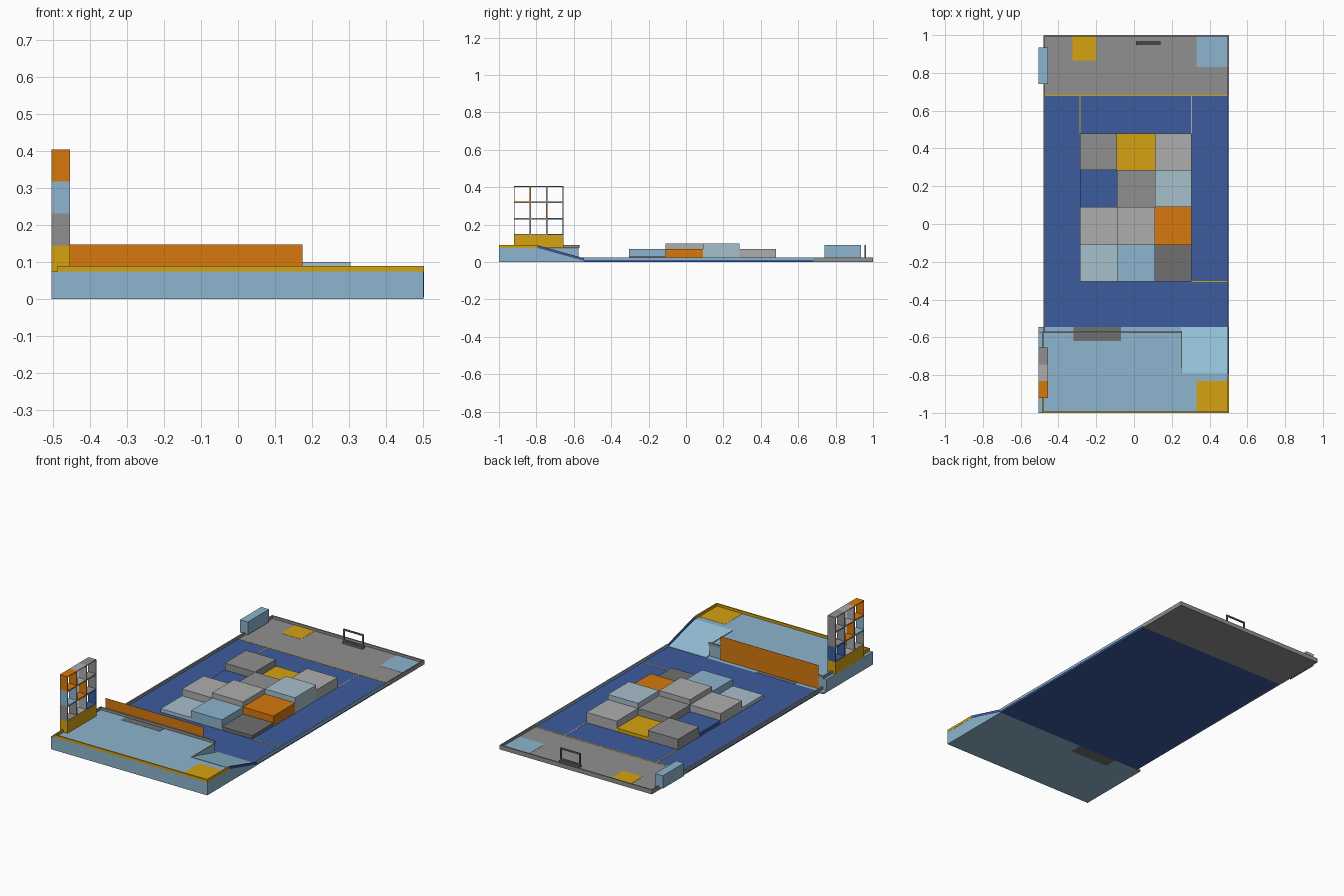
import bpy, bmesh

if "Cube" in bpy.data.objects:
    bpy.data.objects.remove(bpy.data.objects["Cube"])

COL = {
    "sky": (0.27, 0.46, 0.62, 1), "pale": (0.39, 0.53, 0.60, 1), "ice": (0.30, 0.53, 0.69, 1),
    "blue": (0.045, 0.105, 0.34, 1), "gold": (0.66, 0.36, 0.005, 1), "orange": (0.68, 0.19, 0.004, 1),
    "grey": (0.28, 0.28, 0.28, 1), "light": (0.42, 0.42, 0.42, 1), "dark": (0.16, 0.16, 0.16, 1),
}
MATS = {}
for key, rgba in COL.items():
    MATS[key] = bpy.data.materials.new(key)
    MATS[key].diffuse_color = rgba


def finish(name, bm, col):
    bmesh.ops.recalc_face_normals(bm, faces=bm.faces)
    me = bpy.data.meshes.new(name)
    bm.to_mesh(me)
    bm.free()
    me.materials.append(MATS[col])
    ob = bpy.data.objects.new(name, me)
    bpy.context.collection.objects.link(ob)
    return ob


def box(name, x, y, z, col):
    """Box from (min, max) ranges."""
    bm = bmesh.new()
    bmesh.ops.create_cube(bm, size=1)
    for v in bm.verts:
        v.co = [r[0] + (c + 0.5) * (r[1] - r[0]) for r, c in zip((x, y, z), v.co)]
    return finish(name, bm, col)


def prism(name, profile, x, col):
    """Extrude a y-z profile along x."""
    bm = bmesh.new()
    face = bm.faces.new([bm.verts.new((x[0], y, z)) for y, z in profile])
    out = bmesh.ops.extrude_face_region(bm, geom=[face])
    for g in out["geom"]:
        if isinstance(g, bmesh.types.BMVert):
            g.co.x = x[1]
    return finish(name, bm, col)


def decal(name, x, y, z, col):
    """Thin marking laid on a floor at height z."""
    return box(name, x, y, (z - 0.001, z + 0.001), col)


F = 0.010   # arena floor height
P = 0.075   # platform height
L = 0.090   # platform lip height
W = 0.025   # arena wall height

# Arena floor and surrounding walls
box("arena_floor", (-0.48, 0.50), (-0.545, 0.68), (0, F), "blue")
box("end_floor", (-0.48, 0.50), (0.68, 1.0), (0, F), "grey")
box("left_wall", (-0.48, -0.472), (-0.575, 1.0), (0, W), "grey")
box("right_wall", (0.495, 0.502), (-0.545, 0.68), (F, W), "sky")
box("right_end_wall", (0.495, 0.502), (0.68, 1.0), (0, W), "grey")
box("back_wall", (-0.48, 0.502), (0.992, 1.0), (0, W), "grey")

# Floor markings
decal("end_line", (-0.472, 0.495), (0.677, 0.683), F, "gold")
decal("left_lane_line", (-0.288, -0.282), (0.48, 0.68), F, "gold")
decal("right_lane_line", (0.302, 0.308), (0.48, 0.68), F, "light")
decal("side_line", (0.305, 0.495), (-0.308, -0.302), F, "gold")
decal("gold_end_zone", (-0.325, -0.20), (0.865, 0.992), F, "gold")
decal("blue_end_zone", (0.33, 0.495), (0.83, 0.992), F, "sky")

# Raised platform with ramp on the right
box("platform", (-0.505, 0.25), (-1.0, -0.575), (0, P), "sky")
box("platform_foot", (-0.505, 0.25), (-0.575, -0.545), (0, F), "sky")
prism("ramp", [(-1, 0), (-0.545, 0), (-0.545, F), (-0.79, P), (-1, P)], (0.25, 0.502), "sky")
prism("ramp_surface", [(-0.545, F), (-0.545, F + 0.002), (-0.79, P + 0.002), (-0.79, P)],
      (0.25, 0.495), "ice")
prism("ramp_rail", [(-0.545, F - 0.004), (-0.545, F + 0.010), (-0.795, L), (-0.795, P)],
      (0.495, 0.503), "blue")

# Platform lips
box("front_lip", (-0.488, 0.503), (-1.0, -0.992), (P, L), "gold")
box("right_lip", (0.495, 0.503), (-1.0, -0.795), (P, L), "gold")
box("left_lip", (-0.488, -0.48), (-1.0, -0.65), (P, L), "gold")
box("left_rear_lip", (-0.488, -0.48), (-0.65, -0.57), (P, L), "grey")
box("rear_lip", (-0.48, 0.254), (-0.578, -0.57), (P, L), "grey")
box("ramp_side_edge", (0.25, 0.254), (-0.79, -0.575), (P - 0.005, P + 0.002), "grey")

# Platform markings and loading patches
decal("gold_corner_zone", (0.33, 0.495), (-0.992, -0.83), P, "gold")
decal("upper_patch", (-0.32, -0.07), (-0.62, -0.578), P, "dark")
decal("lower_patch", (-0.32, -0.07), (-0.57, -0.545), F, "dark")
decal("under_patch", (-0.32, -0.07), (-0.62, -0.545), 0.0008, "dark")

# Upright barrier panel behind the platform
box("barrier_panel", (-0.455, 0.175), (-0.5695, -0.5685), (F, 0.147), "orange")

# Grid of stepped blocks, rows listed from back to front
XS = [-0.285, -0.09, 0.11, 0.305]
YS = [0.48, 0.285, 0.09, -0.11, -0.305]
BLOCKS = [
    [("grey", 0.07), ("gold", 0.03), ("light", 0.07)],
    [("blue", 0.03), ("grey", 0.07), ("pale", 0.10)],
    [("light", 0.07), ("light", 0.10), ("orange", 0.07)],
    [("pale", 0.03), ("sky", 0.07), ("dark", 0.03)],
]
for r, row in enumerate(BLOCKS):
    for c, (col, h) in enumerate(row):
        box(f"block_{r}_{c}", (XS[c], XS[c + 1]), (YS[r + 1], YS[r]), (0.003, h), col)

# Rack: pedestal and three by three open cells
RX = (-0.505, -0.455)
box("rack_pedestal", RX, (-0.92, -0.655), (P, 0.145), "gold")
CELLS = [["grey", "light", "blue"], ["sky", "orange", "grey"], ["orange", "light", "grey"]]
CW, CH, T = 0.265 / 3, 0.26 / 3, 0.004
for r, row in enumerate(CELLS):
    for c, col in enumerate(row):
        y0, z0 = -0.92 + c * CW, 0.145 + r * CH
        y1, z1 = y0 + CW, z0 + CH
        n = f"rack_cell_{r}_{c}"
        box(n + "_front", RX, (y0, y0 + T), (z0, z1), col)
        box(n + "_rear", RX, (y1 - T, y1), (z0, z1), col)
        box(n + "_base", RX, (y0 + T, y1 - T), (z0, z0 + T), col)
        box(n + "_top", RX, (y0 + T, y1 - T), (z1 - T, z1), col)

# Side box on the left wall
box("side_box", (-0.505, -0.455), (0.74, 0.935), (0.015, 0.09), "sky")

# Small gate near the back wall
box("gate_base", (0.01, 0.14), (0.947, 0.969), (F, 0.022), "dark")
box("gate_sill", (0.01, 0.14), (0.954, 0.962), (0.022, 0.03), "dark")
box("gate_top_bar", (0.01, 0.14), (0.954, 0.962), (0.084, 0.092), "dark")
for n, x in (("left", 0.01), ("right", 0.132)):
    box(f"gate_{n}_post", (x, x + 0.008), (0.954, 0.962), (0.022, 0.09), "dark")

for m in bpy.data.materials:
    if m.users and not m.is_grease_pencil:
        m.use_nodes = True
        m.node_tree.nodes["Principled BSDF"].inputs["Base Color"].default_value = m.diffuse_color
